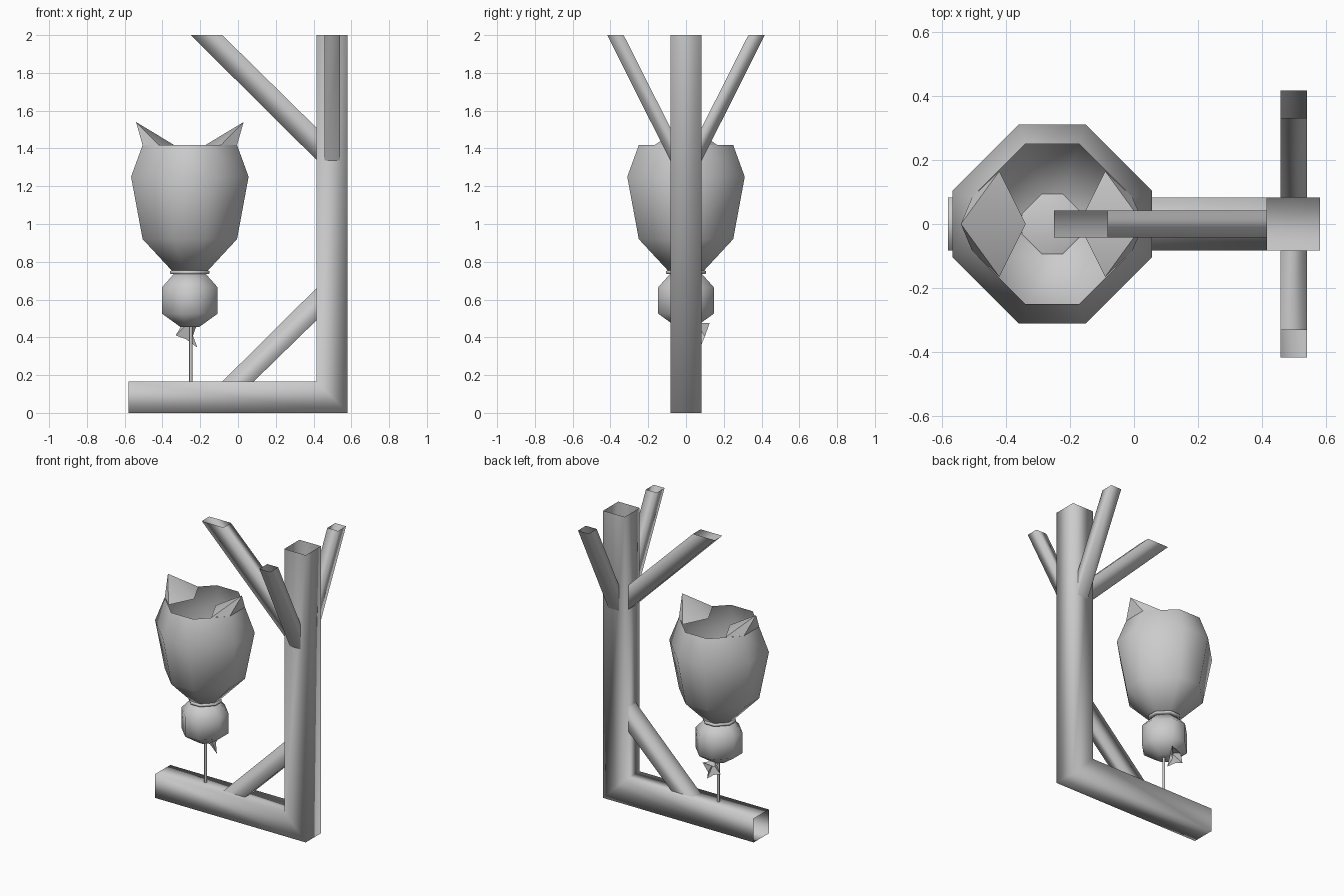
import bpy, bmesh, math
from mathutils import Vector

if "Cube" in bpy.data.objects:
    bpy.data.objects.remove(bpy.data.objects["Cube"])

CX = -0.255  # axis of the hanging bag


def make(name, verts, faces, angle=None, recalc=True):
    me = bpy.data.meshes.new(name)
    me.from_pydata([tuple(v) for v in verts], [], faces)
    bm = bmesh.new()
    bm.from_mesh(me)
    if recalc:
        bmesh.ops.recalc_face_normals(bm, faces=bm.faces[:])
    bm.to_mesh(me)
    bm.free()
    ob = bpy.data.objects.new(name, me)
    bpy.context.collection.objects.link(ob)
    for p in me.polygons:
        p.use_smooth = True
    if angle is not None:
        bpy.ops.object.select_all(action='DESELECT')
        ob.select_set(True)
        bpy.context.view_layer.objects.active = ob
        bpy.ops.object.shade_smooth_by_angle(angle=math.radians(angle))
    return ob


def loft(name, rings, cap_start=False, cap_end=False, angle=None):
    n = len(rings[0])
    verts = [v for r in rings for v in r]
    faces = [(i * n + j, i * n + (j + 1) % n, (i + 1) * n + (j + 1) % n, (i + 1) * n + j)
             for i in range(len(rings) - 1) for j in range(n)]
    if cap_start:
        faces.append(tuple(range(n)))
    if cap_end:
        faces.append(tuple(range((len(rings) - 1) * n, len(rings) * n)))
    return make(name, verts, faces, angle)


def octagon(r, z):
    c = r * 0.335
    pts = [(c, r), (r, c), (r, -c), (c, -r), (-c, -r), (-r, -c), (-r, c), (-c, r)]
    return [(CX + x, y, z) for x, y in pts]


# L-shaped timber: base beam mitred into the upright post
def beam_ring(outer, inner, h=0.083):
    (ox, oz), (ix, iz) = outer, inner
    return [(ox, -h, oz), (ox, h, oz), (ix, h, iz), (ix, -h, iz)]


loft("trunk_and_base", [
    beam_ring((-0.58, 0), (-0.58, 0.166)),
    beam_ring((0.58, 0), (0.415, 0.166)),
    beam_ring((0.58, 2), (0.415, 2))])

# Slanted branch and brace lying in the xz plane
for name, a, b in (
        ("inner_branch", ((0.415, 1.34), (0.415, 1.51)), ((-0.25, 2.0), (-0.083, 2.0))),
        ("base_brace", ((0.415, 0.49), (0.415, 0.66)), ((0.083, 0.166), (-0.083, 0.166)))):
    loft(name, [beam_ring(a[0], a[1], 0.0415), beam_ring(b[0], b[1], 0.0415)])

# Pair of side branches, front and back
for name, s in (("front_branch", -1), ("back_branch", 1)):
    rings = []
    for (y0, z0), (y1, z1) in (((0.083, 1.335), (0.083, 1.51)), ((0.417, 2), (0.33, 2))):
        rings.append([(0.457, s * y0, z0), (0.54, s * y0, z0),
                      (0.54, s * y1, z1), (0.457, s * y1, z1)])
    loft(name, rings)

# Open bag body
loft("bag_body", [octagon(r, z) for r, z in
                  ((0.097, 0.755), (0.25, 0.92), (0.311, 1.25), (0.25, 1.418))],
     cap_start=True)

# Tie ring round the neck
loft("neck_tie", [octagon(r, z) for r, z in
                  ((0.09, 0.735), (0.105, 0.737), (0.105, 0.75), (0.09, 0.757))],
     cap_start=True, cap_end=True)

# Rounded knob below the tie
loft("lower_knob", [octagon(r, z) for r, z in
                    ((0.05, 0.455), (0.147, 0.525), (0.147, 0.665), (0.085, 0.735))],
     cap_start=True, cap_end=True)

# Pointed corners on the rim, mirrored left and right
for name, s in (("left_point", -1), ("right_point", 1)):
    z = 1.418
    pts = [(0.285, 0, 1.54), (0.165, 0.165, z), (0.25, 0.084, z), (0.25, -0.084, z),
           (0.165, -0.165, z), (0.083, 0, z)]
    make(name, [(CX + s * x, y, h) for x, y, h in pts],
         [(0, 1, 2), (0, 2, 3), (0, 3, 4), (0, 4, 5), (0, 5, 1)], 40)

# Cord from the base to the knob
cord = [[(-0.25 + 0.009 * math.cos(math.tau * k / 8), 0.009 * math.sin(math.tau * k / 8), z)
         for k in range(8)] for z in (0.166, 0.47)]
loft("cord", cord)

# Small gathered tuft behind the cord
apex = (-0.262, 0.055, 0.475)
rim = [(-0.30, 0.11, 0.46), (-0.33, 0.09, 0.41), (-0.275, 0.085, 0.39),
       (-0.215, 0.075, 0.345), (-0.24, 0.10, 0.405), (-0.215, 0.125, 0.475)]
make("cloth_tuft", [apex] + rim, [(0, i + 1, (i + 1) % 6 + 1) for i in range(6)], 30)
